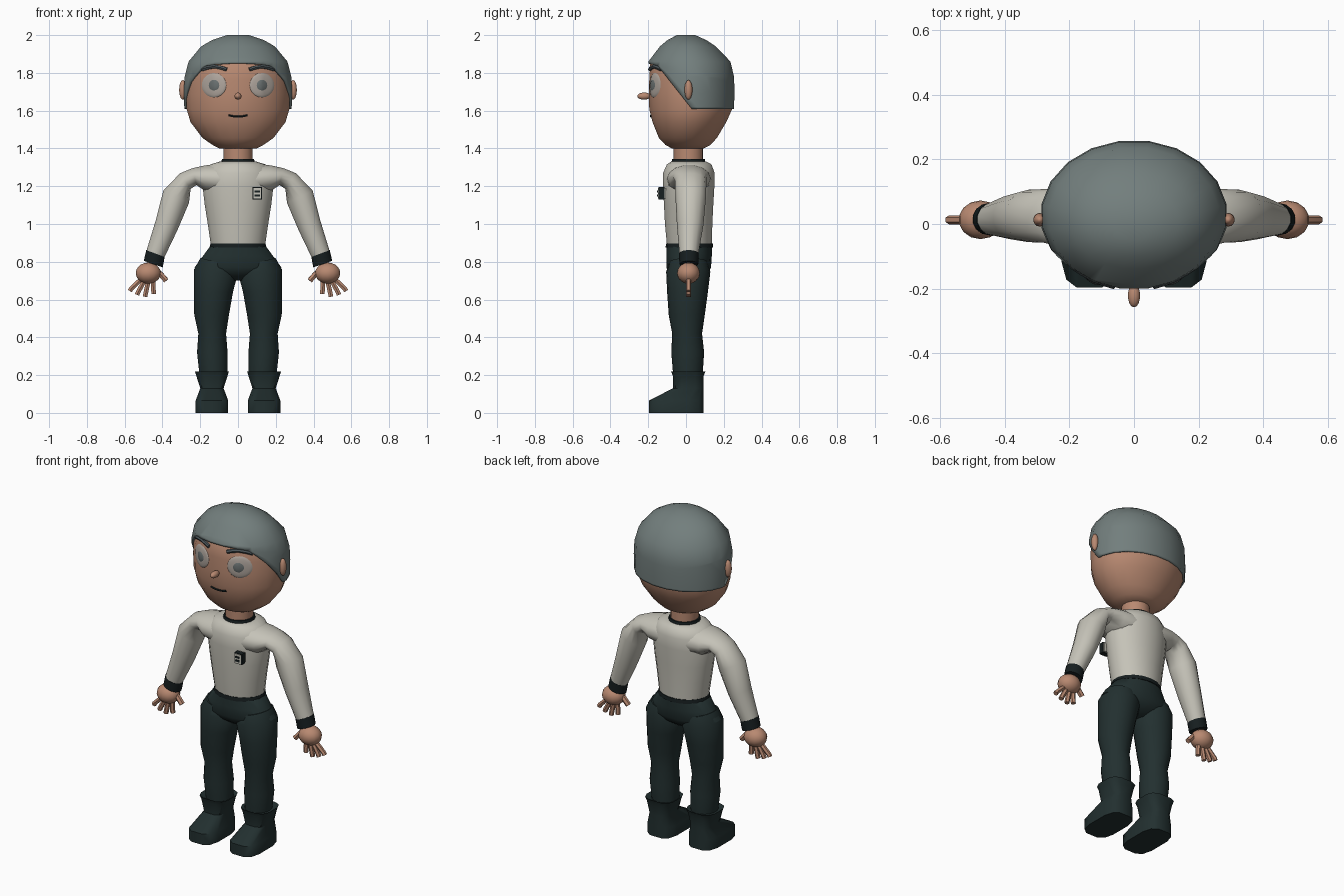
import bpy, bmesh, math
from mathutils import Vector, Matrix
from mathutils.bvhtree import BVHTree

if "Cube" in bpy.data.objects:
    bpy.data.objects.remove(bpy.data.objects["Cube"])


def material(name, rgb):
    m = bpy.data.materials.new(name)
    m.diffuse_color = (*rgb, 1)
    m.use_nodes = True
    m.node_tree.nodes["Principled BSDF"].inputs["Base Color"].default_value = m.diffuse_color
    return m


SKIN = material("skin", (0.48, 0.25, 0.165))
HAIR = material("grey hair", (0.17, 0.21, 0.205))
SHIRT = material("off white cloth", (0.56, 0.545, 0.48))
TROUSER = material("dark teal cloth", (0.016, 0.029, 0.029))
TRIM = material("near black trim", (0.008, 0.013, 0.014))
EYE = material("eye grey", (0.42, 0.37, 0.33))
IRIS = material("iris grey", (0.14, 0.16, 0.16))
BROW = material("brow grey", (0.075, 0.095, 0.105))


def finish(ob, mat, mirror=False, angle=45):
    ob.data.materials.append(mat)
    bpy.ops.object.select_all(action='DESELECT')
    ob.select_set(True)
    bpy.context.view_layer.objects.active = ob
    if ob.type == 'CURVE':
        bpy.ops.object.convert(target='MESH')
        ob = bpy.context.object
    bpy.ops.object.shade_smooth_by_angle(angle=math.radians(angle))
    if mirror:
        mod = ob.modifiers.new("mirror", 'MIRROR')
        mod.use_mirror_merge = False
    return ob


def from_bm(name, bm, mat, mirror=False, angle=45):
    bmesh.ops.recalc_face_normals(bm, faces=bm.faces)
    me = bpy.data.meshes.new(name)
    bm.to_mesh(me)
    ob = bpy.data.objects.new(name, me)
    bpy.context.collection.objects.link(ob)
    return finish(ob, mat, mirror, angle)


def loft_bm(rings, seg=18, power=1.0):
    """Each ring spans two points (x, z) across and yc +- ry in depth."""
    bm = bmesh.new()
    loops = []
    for x0, z0, x1, z1, yc, ry in rings:
        mid = Vector(((x0 + x1) / 2, yc, (z0 + z1) / 2))
        half = Vector(((x0 - x1) / 2, 0, (z0 - z1) / 2))
        loop = []
        for i in range(seg):
            a = math.tau * (i + 0.5) / seg
            c, s = (math.copysign(abs(v) ** power, v) for v in (math.cos(a), math.sin(a)))
            loop.append(bm.verts.new(mid + half * c + Vector((0, ry * s, 0))))
        loops.append(loop)
    for a, b in zip(loops, loops[1:]):
        for i in range(seg):
            j = (i + 1) % seg
            bm.faces.new((a[i], a[j], b[j], b[i]))
    bm.faces.new(loops[0])
    bm.faces.new(loops[-1])
    bmesh.ops.recalc_face_normals(bm, faces=bm.faces)
    return bm


def loft(name, rings, mat, mirror=False, seg=18, power=1.0, angle=45):
    return from_bm(name, loft_bm(rings, seg, power), mat, mirror, angle)


def level(z, rx, yc, ry, x=0):
    """Horizontal ring for lofting."""
    return (x + rx, z, x - rx, z, yc, ry)


def ball(name, loc, size, mat, mirror=False, u=14, v=10):
    bm = bmesh.new()
    bmesh.ops.create_uvsphere(bm, u_segments=u, v_segments=v, radius=1,
                              matrix=Matrix.Translation(loc) @ Matrix.Diagonal((*size, 1)))
    return from_bm(name, bm, mat, mirror, 60)


def box(name, loc, size, mat):
    bm = bmesh.new()
    bmesh.ops.create_cube(bm, size=1, matrix=Matrix.Translation(loc) @ Matrix.Diagonal((*size, 1)))
    return from_bm(name, bm, mat)


def tube(name, pts, r, mat, mirror=False):
    cu = bpy.data.curves.new(name, 'CURVE')
    cu.dimensions = '3D'
    cu.bevel_depth, cu.bevel_resolution, cu.use_fill_caps = r, 1, True
    sp = cu.splines.new('POLY')
    sp.points.add(len(pts) - 1)
    for p, co in zip(sp.points, pts):
        p.co = (*co, 1)
    ob = bpy.data.objects.new(name, cu)
    bpy.context.collection.objects.link(ob)
    return finish(ob, mat, mirror)


# Head
crown = [(1.62, .288, .025, .232), (1.70, .290, .025, .235), (1.78, .286, .025, .232),
         (1.86, .265, .018, .220), (1.94, .198, .010, .150), (1.973, .140, .005, .105),
         (2.0, .060, 0, .050)]
jaw = [(1.40, .10, .01, .085), (1.418, .135, .01, .12), (1.455, .19, .01, .155), (1.54, .255, .018, .198)]
head_bm = loft_bm([level(*r) for r in jaw] +
                  [level(z - .012, rx - .013, yc, ry - .01) for z, rx, yc, ry in crown], 20)
head_tree = BVHTree.FromBMesh(head_bm)
from_bm("head", head_bm, SKIN, angle=60)


def face_y(x, z):
    return head_tree.ray_cast(Vector((x, -1, z)), Vector((0, 1, 0)))[0].y


# Hair cap, trimmed along the hairline
line = [(-.30, 1.872), (-.15, 1.838), (.03, 1.61), (.40, 1.61)]
bm = loft_bm([level(1.50, .283, .025, .228)] + [level(*r) for r in crown], 20)
for (ya, za), (yb, zb) in zip(line, line[1:]):
    bmesh.ops.bisect_plane(bm, geom=bm.verts[:] + bm.edges[:] + bm.faces[:],
                           plane_co=(0, ya, za), plane_no=(0, za - zb, yb - ya))


def hairline(y):
    for (ya, za), (yb, zb) in zip(line, line[1:]):
        if y <= yb:
            return za + (zb - za) * (y - ya) / (yb - ya)
    return line[-1][1]


low = []
for f in bm.faces:
    c = f.calc_center_median()
    if c.z < hairline(c.y):
        low.append(f)
bmesh.ops.delete(bm, geom=low, context='FACES')
hair = from_bm("hair", bm, HAIR, angle=60)
sol = hair.modifiers.new("thickness", 'SOLIDIFY')
sol.thickness, sol.offset = 0.015, -1


# Face details
def lens(name, x, z, r, thick, mat):
    bm = bmesh.new()
    bmesh.ops.create_uvsphere(bm, u_segments=20, v_segments=10, radius=1,
                              matrix=Matrix.Rotation(math.pi / 2, 4, 'X'))
    for v in bm.verts:
        px, pz = x + v.co.x * r, z + v.co.z * r
        v.co = (px, face_y(px, pz) + v.co.y * thick, pz)
    return from_bm(name, bm, mat, True, 60)


lens("eye", .127, 1.735, .065, .009, EYE)
lens("iris", .127, 1.735, .037, .0125, IRIS)
brow = [(.06, 1.818), (.09, 1.828), (.125, 1.834), (.16, 1.828), (.19, 1.818)]
tube("eyebrow", [(x, face_y(x, z) - .005, z) for x, z in brow], .011, BROW, True)
lips = [(x * .0125, 1.568 + .0005 * x * x) for x in range(-4, 5)]
tube("mouth", [(x, face_y(x, z), z) for x, z in lips], .006, TRIM)
ball("nose", (0, -.222, 1.677), (.019, .036, .019), SKIN)
ball("ear", (.292, .013, 1.71), (.02, .021, .052), SKIN, True)

# Neck and collar
loft("neck", [level(1.30, .078, .013, .078), level(1.43, .078, .013, .078)], SKIN)
loft("collar", [level(1.315, .092, .013, .092), level(1.345, .086, .013, .086)], TRIM)

# Shirt body and sleeves
loft("shirt", [level(.885, .145, .018, .12), level(1.0, .162, .014, .127), level(1.1, .178, .014, .132),
               level(1.2, .19, .014, .138), level(1.27, .185, .015, .138), level(1.315, .15, .017, .12),
               level(1.33, .10, .015, .095)], SHIRT, seg=20, angle=60)
loft("sleeve", [(.08, 1.322, .08, 1.15, .015, .12), (.175, 1.312, .17, 1.17, .015, .115),
                (.24, 1.297, .22, 1.205, .02, .09), (.307, 1.27, .25, 1.185, .025, .083),
                (.397, 1.178, .258, 1.11, .025, .081), (.437, 1.02, .32, .965, .022, .07),
                (.487, .855, .39, .82, .015, .05)], SHIRT, True, seg=14, angle=60)
loft("cuff", [(.487, .862, .387, .825, .015, .052), (.50, .805, .397, .77, .015, .05)], TRIM, True, seg=14)

# Hands
ball("palm", (.475, .013, .74), (.068, .06, .056), SKIN, True)
for i, (x0, x1, z1) in enumerate([(.50, .566, .645), (.485, .53, .625), (.47, .49, .615), (.452, .447, .63)]):
    tube(f"finger_{i + 1}", [(x0, .013, .72), (x1, .013, z1 + .012), (x1 + (x1 - x0) * .1, .013, z1)],
         .014, SKIN, True)
tube("thumb", [(.45, .013, .755), (.41, .01, .735), (.38, .008, .70)], .016, SKIN, True)

# Chest badge
box("badge", (.102, -.127, 1.163), (.042, .044, .056), SHIRT)
box("badge_rim", (.102, -.13, 1.163), (.05, .03, .064), TRIM)
for i, z in enumerate((1.152, 1.173)):
    box(f"badge_bar_{i + 1}", (.102, -.15, z), (.028, .006, .011), TRIM)

# Trousers
loft("waistband", [level(.875, .152, .018, .126), level(.898, .148, .018, .124)], TRIM)
loft("hips", [level(.89, .144, .018, .121), level(.83, .188, .016, .122), level(.77, .233, .014, .12),
              level(.735, .19, .014, .10), level(.70, .06, .014, .05)], TROUSER, seg=20, angle=60)
loft("trouser_leg", [(.20, .82, .03, .78, .014, .10), (.234, .76, .0, .735, .012, .117),
                     (.234, .64, .025, .64, .008, .108), (.233, .52, .048, .51, .004, .095),
                     (.211, .42, .062, .42, .006, .079), (.218, .32, .054, .32, .009, .087),
                     (.205, .2, .055, .2, .01, .078)], TROUSER, True, angle=60)

# Boots
loft("boot", [level(0, .088, -.052, .148, .138), level(.065, .088, -.052, .148, .138),
              level(.13, .063, .012, .083, .138), level(.195, .084, .012, .083, .138),
              level(.22, .092, .012, .093, .138), level(.212, .078, .012, .078, .138)],
     TROUSER, True, seg=12, power=.6, angle=40)
